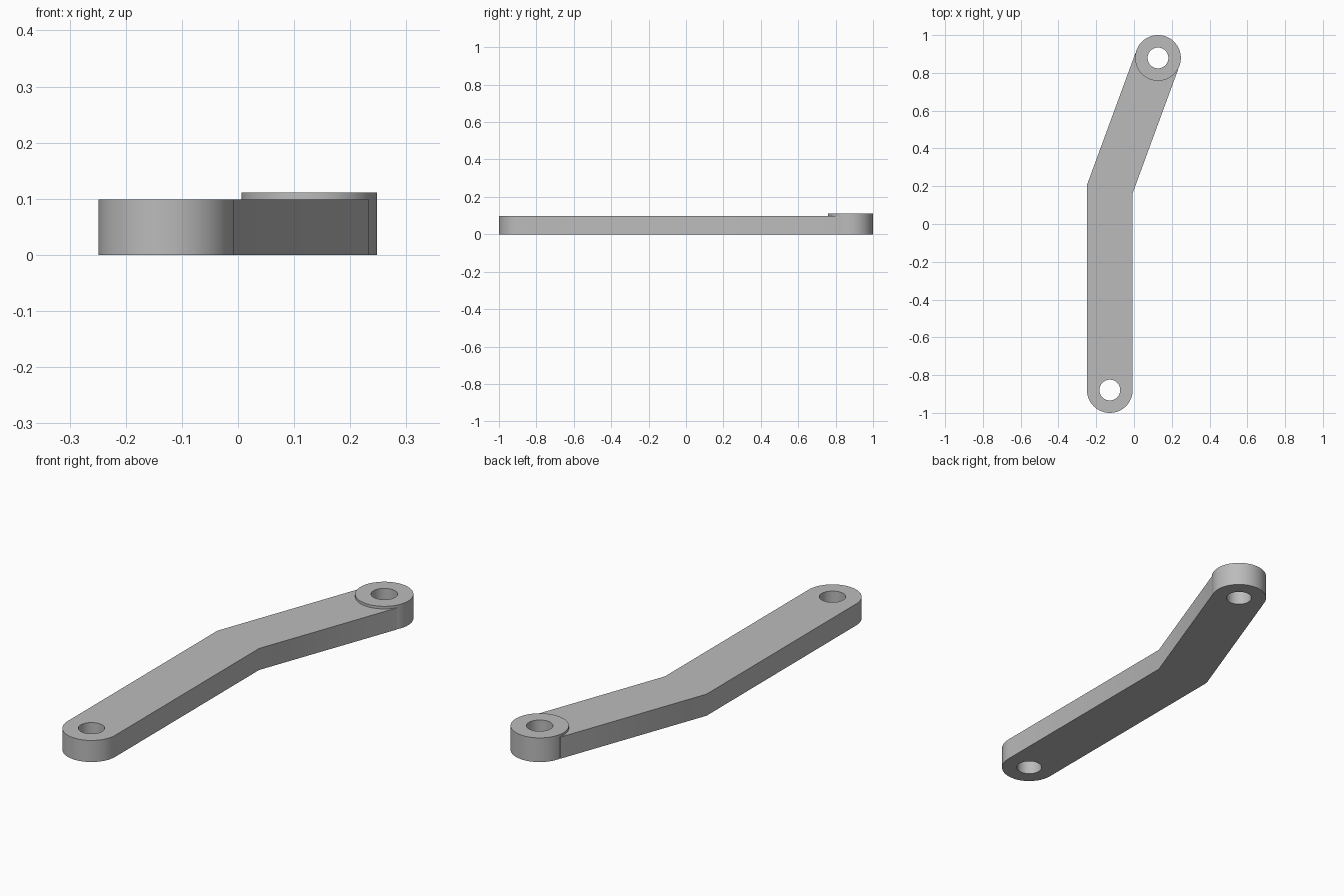
import bpy
from math import sin, cos, tan, pi
from mathutils import Vector

cube = bpy.data.objects.get("Cube")
if cube:
    bpy.data.objects.remove(cube, do_unlink=True)

RADIUS, HOLE = 0.121, 0.055
ARM_HEIGHT, EYE_HEIGHT = 0.099, 0.111
FRONT = Vector((-0.128, -0.879))   # centre of the front hole
BEND = Vector((-0.128, 0.185))     # centreline corner
BACK = Vector((0.127, 0.879))      # centre of the back eye

grey = bpy.data.materials.new("plain grey")
grey.use_nodes = True
grey.diffuse_color = (0.5, 0.5, 0.5, 1)
grey.node_tree.nodes["Principled BSDF"].inputs["Base Color"].default_value = (0.5, 0.5, 0.5, 1)


def arc(centre, radius, start, end, steps):
    return [centre + radius * Vector((cos(a), sin(a)))
            for a in (start + (end - start) * i / steps for i in range(steps + 1))]


def circle(centre, radius):
    return arc(centre, radius, 0, 2 * pi, 72)[:-1]


def plate(name, outlines, height):
    """Extrude closed outlines upward from the floor; inner outlines become holes."""
    curve = bpy.data.curves.new(name, "CURVE")
    curve.dimensions = "2D"
    curve.fill_mode = "BOTH"
    curve.extrude = height / 2
    for points in outlines:
        spline = curve.splines.new("POLY")
        spline.points.add(len(points) - 1)
        for target, p in zip(spline.points, points):
            target.co = (p.x, p.y, 0, 1)
        spline.use_cyclic_u = True
    obj = bpy.data.objects.new(name, curve)
    bpy.context.collection.objects.link(obj)
    obj.location.z = height / 2
    bpy.ops.object.select_all(action="DESELECT")
    obj.select_set(True)
    bpy.context.view_layer.objects.active = obj
    bpy.ops.object.convert(target="MESH")
    # Weld the caps to the walls
    bpy.ops.object.mode_set(mode="EDIT")
    bpy.ops.mesh.select_all(action="SELECT")
    bpy.ops.mesh.remove_doubles(threshold=0.0001)
    bpy.ops.mesh.normals_make_consistent(inside=False)
    bpy.ops.object.mode_set(mode="OBJECT")
    bpy.ops.object.shade_smooth_by_angle(angle=pi / 6)
    obj.data.materials.clear()
    obj.data.materials.append(grey)
    return obj


# Bent arm: rounded front end, mitred corner, back end hollowed to fit the eye
along = (BACK - BEND).normalized()
across = Vector((along.y, -along.x))
heading = across.angle_signed(Vector((1, 0)))
miter = Vector((RADIUS, -RADIUS * tan(abs(heading) / 2)))
end = BACK - 0.02 * along
turn = -abs(heading)
outline = arc(FRONT, RADIUS, pi, 2 * pi, 36)
outline += [BEND + miter, end + RADIUS * across]
outline += arc(BACK, RADIUS, turn - 0.165, turn - pi + 0.165, 34)
outline += [end - RADIUS * across, BEND - miter]
plate("bent_arm", [outline, circle(FRONT, HOLE)], ARM_HEIGHT)

# Thicker round eye at the back end
plate("back_eye", [circle(BACK, RADIUS), circle(BACK, HOLE)], EYE_HEIGHT)
